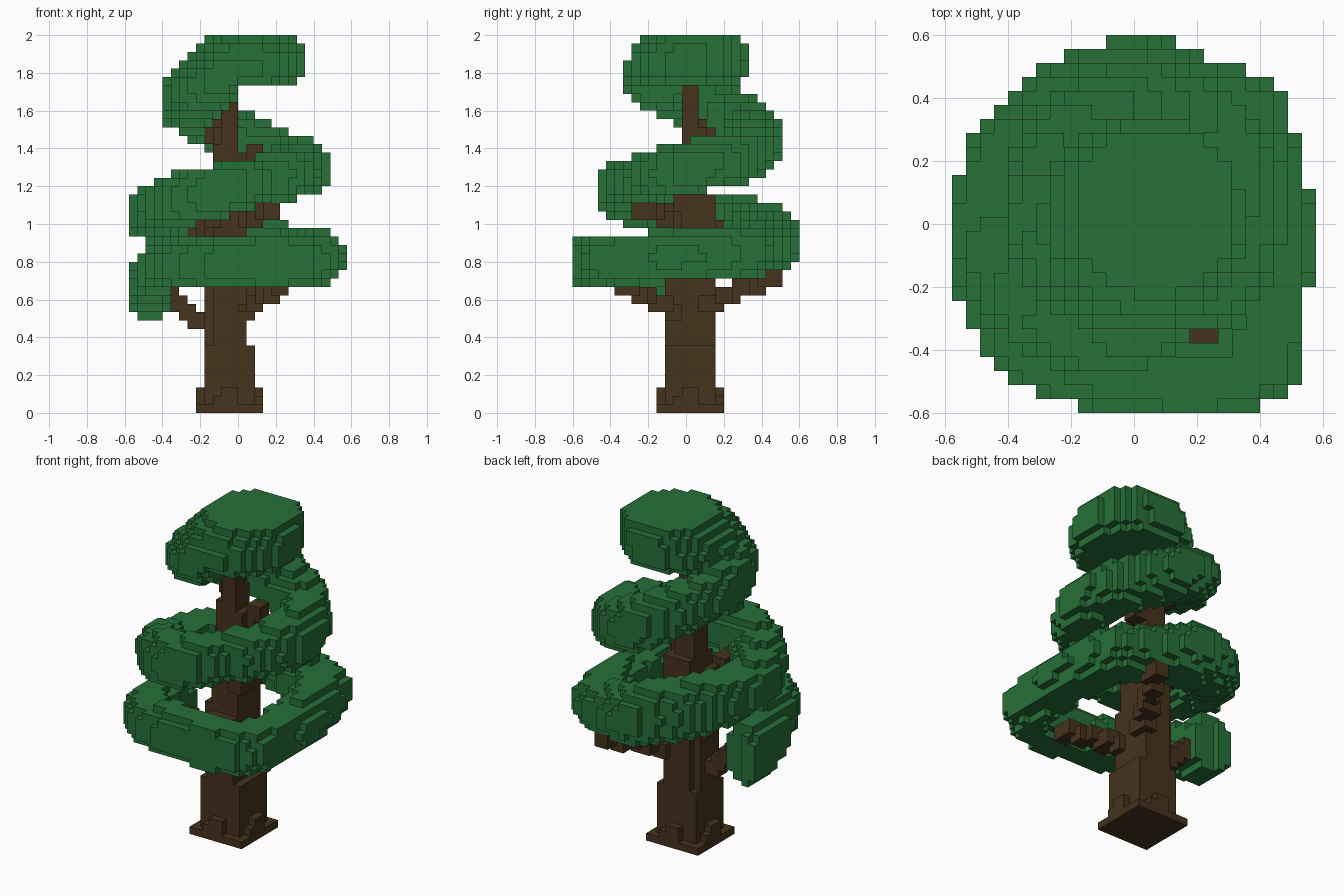
import bpy, bmesh, math
from mathutils import Vector

cube = bpy.data.objects.get("Cube")
if cube:
    bpy.data.objects.remove(cube, do_unlink=True)

U = 2 / 45  # edge length of one block


def material(name, rgb):
    m = bpy.data.materials.new(name)
    m.use_nodes = True
    m.diffuse_color = (*rgb, 1)
    bsdf = m.node_tree.nodes["Principled BSDF"]
    bsdf.inputs["Base Color"].default_value = (*rgb, 1)
    bsdf.inputs["Roughness"].default_value = 0.9
    return m


leaf_green = material("leaf green", (0.019, 0.162, 0.038))
bark_brown = material("bark brown", (0.061, 0.032, 0.012))


def centre(i, j, k):
    """Centre of block (i, j, k); the grid has an odd number of blocks along y."""
    return Vector(((i + 0.5) * U, j * U, (k + 0.5) * U))


def block_at(p):
    return (math.floor(p[0] / U), math.floor(p[1] / U + 0.5), math.floor(p[2] / U))


def build_blocks(name, blocks, solid, mat):
    """Make a mesh from the block faces that are not covered by a solid block."""
    bm = bmesh.new()
    for b in sorted(blocks):
        c = centre(*b)
        for axis in range(3):
            for s in (-1, 1):
                n = list(b)
                n[axis] += s
                if tuple(n) in solid:
                    continue
                a1, a2 = (axis + 1) % 3, (axis + 2) % 3
                quad = []
                for p, q in ((-1, -1), (1, -1), (1, 1), (-1, 1)):
                    v = c.copy()
                    v[axis] += s * U / 2
                    v[a1] += p * U / 2
                    v[a2] += q * U / 2
                    quad.append(bm.verts.new(v))
                bm.faces.new(quad if s > 0 else quad[::-1])
    bmesh.ops.remove_doubles(bm, verts=bm.verts, dist=U * 0.01)
    me = bpy.data.meshes.new(name)
    bm.to_mesh(me)
    bm.free()
    me.materials.append(mat)
    ob = bpy.data.objects.new(name, me)
    bpy.context.collection.objects.link(ob)


def box(i0, i1, j0, j1, k0, k1):
    return {(i, j, k) for i in range(i0, i1 + 1)
            for j in range(j0, j1 + 1) for k in range(k0, k1 + 1)}


# Trunk: square foot, then sections that get thinner with height
trunk = box(-5, 2, -3, 4, 0, 0)
trunk |= box(-4, 1, -2, 3, 1, 7)
trunk |= box(-4, 0, -1, 2, 8, 17) | box(-3, 0, -2, 3, 8, 16)
trunk |= box(-3, 0, -1, 3, 17, 25)
trunk |= box(-3, -1, 0, 2, 26, 31)
trunk |= box(-2, -1, 0, 1, 32, 38)

# Root stubs, one on each side of the foot, with a lower block beside each
trunk |= box(-2, -1, -3, -3, 1, 2) | box(-3, -3, -3, -3, 1, 1)
trunk |= box(-2, -1, 4, 4, 1, 2) | box(0, 0, 4, 4, 1, 1)
trunk |= box(-5, -5, 0, 1, 1, 2) | box(-5, -5, 2, 2, 1, 1)
trunk |= box(2, 2, 0, 1, 1, 2) | box(2, 2, -1, -1, 1, 1)

# Branches: two-block-thick stepped lines from the trunk to the leaves
BRANCHES = [
    ((-0.21, 0.02, 0.49), (-0.38, 0.02, 0.64)),
    ((0.03, -0.07, 0.54), (0.24, -0.33, 0.69)),
    ((0.02, 0.10, 0.57), (0.23, 0.46, 0.72)),
    ((0.00, 0.00, 1.00), (0.20, -0.25, 1.09)),
    ((-0.13, 0.08, 0.95), (-0.25, 0.22, 1.01)),
    ((-0.13, -0.02, 1.00), (-0.20, -0.18, 1.09)),
    ((-0.06, 0.02, 1.34), (0.10, 0.08, 1.36)),
    ((-0.06, 0.06, 1.45), (-0.20, 0.18, 1.53)),
]
for a, b in BRANCHES:
    a, b = Vector(a), Vector(b)
    for t in range(25):
        p = a.lerp(b, t / 24)
        for dx in (-0.4, 0.4):
            for dy in (-0.4, 0.4):
                for dz in (-0.4, 0.4):
                    trunk.add(block_at(p + Vector((dx, dy, dz)) * U))

# Leaf spiral: angle, outer radius, height, half width, half height
SPIRAL = [
    (165, 0.59, 0.66, 0.11, 0.17), (185, 0.59, 0.67, 0.12, 0.18),
    (203, 0.60, 0.74, 0.13, 0.14), (225, 0.63, 0.77, 0.13, 0.12),
    (250, 0.61, 0.79, 0.13, 0.13), (270, 0.61, 0.80, 0.13, 0.13),
    (304, 0.71, 0.80, 0.13, 0.13), (316, 0.72, 0.81, 0.14, 0.13),
    (333, 0.60, 0.82, 0.13, 0.13), (360, 0.56, 0.83, 0.13, 0.13),
    (382, 0.57, 0.84, 0.14, 0.13), (402, 0.63, 0.85, 0.15, 0.14),
    (425, 0.58, 0.87, 0.15, 0.14), (450, 0.60, 0.92, 0.15, 0.17),
    (470, 0.57, 0.95, 0.15, 0.17), (495, 0.57, 0.99, 0.15, 0.16),
    (510, 0.58, 1.02, 0.15, 0.15), (540, 0.585, 1.05, 0.14, 0.13),
    (585, 0.54, 1.13, 0.14, 0.15), (630, 0.47, 1.20, 0.14, 0.14),
    (657, 0.39, 1.23, 0.13, 0.13), (675, 0.43, 1.25, 0.13, 0.13),
    (720, 0.49, 1.30, 0.14, 0.14), (765, 0.52, 1.34, 0.14, 0.14),
    (810, 0.515, 1.46, 0.15, 0.16), (855, 0.46, 1.59, 0.15, 0.14),
    (900, 0.41, 1.66, 0.15, 0.15), (945, 0.37, 1.73, 0.16, 0.15),
    (990, 0.33, 1.80, 0.15, 0.13),
]


def in_spiral(p):
    r = math.hypot(p.x, p.y)
    base = math.degrees(math.atan2(p.y, p.x)) % 360
    for ang in (base, base + 360, base + 720):
        for k0, k1 in zip(SPIRAL, SPIRAL[1:]):
            if k0[0] <= ang < k1[0]:
                t = (ang - k0[0]) / (k1[0] - k0[0])
                ro, zc, hw, hh = (u + (v - u) * t for u, v in zip(k0[1:], k1[1:]))
                if abs((r - ro + hw) / hw) ** 2.4 + abs((p.z - zc) / hh) ** 2.4 <= 1:
                    return True
    return False


def in_crown(p):
    # the top layers are cut back on the front right only
    cut = max(0, p.z - 1.85) * 0.3
    x = (p.x - 0.03 - cut) / (0.325 - cut)
    y = (p.y - cut) / (0.335 - cut)
    z = (p.z - 1.87) / 0.15
    return math.hypot(x, y) ** 3.5 + abs(z) ** 4 <= 1


leaves = {b for b in box(-13, 12, -13, 13, 10, 44)
          if in_spiral(centre(*b)) or in_crown(centre(*b))}
trunk -= leaves
solid = trunk | leaves

build_blocks("trunk_and_branches", trunk, solid, bark_brown)
build_blocks("leaf_spiral", leaves, solid, leaf_green)
